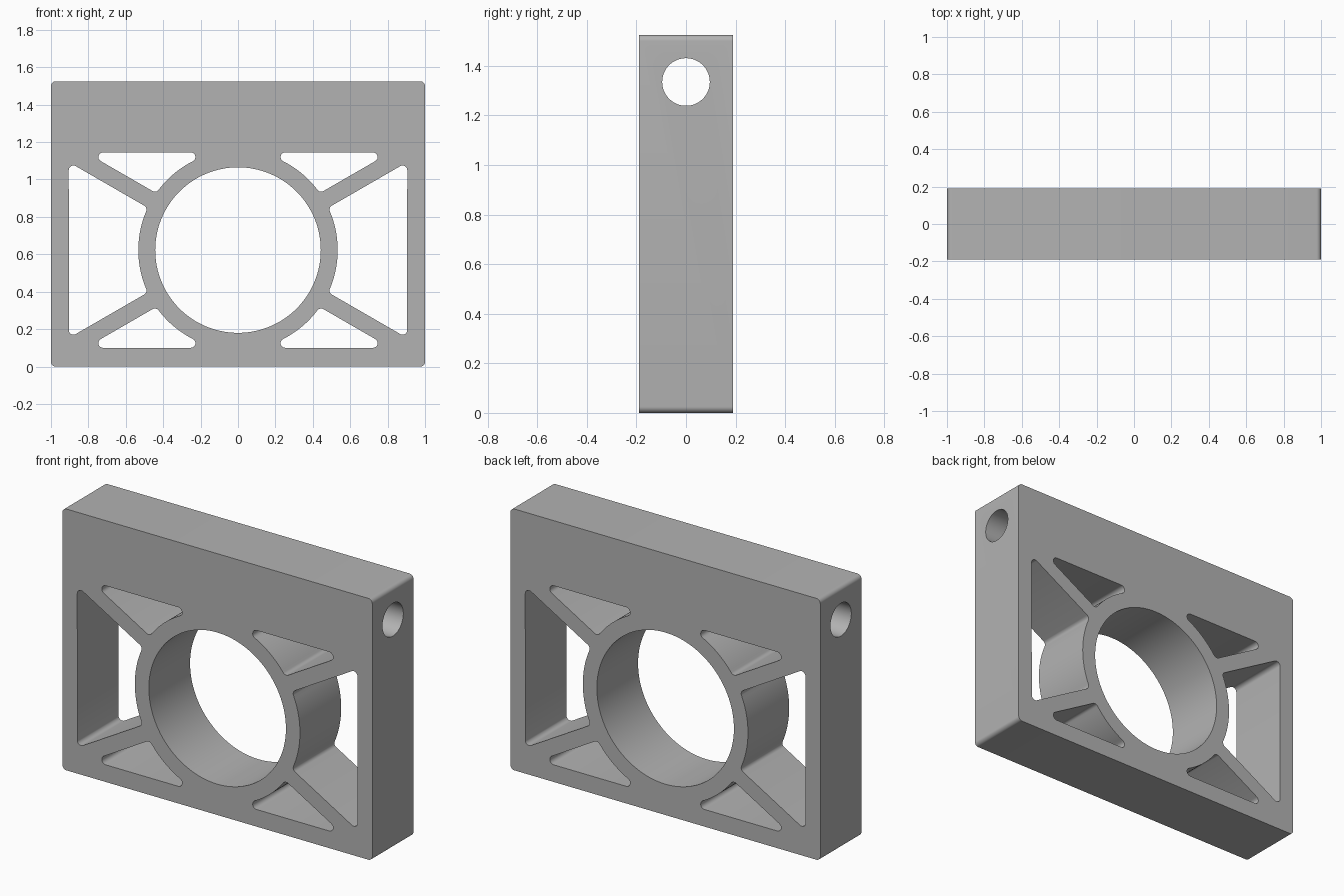
import bpy
import bmesh
from math import sin, cos, tan, asin, acos, radians, degrees
from mathutils import Matrix

cube = bpy.data.objects.get("Cube")
if cube:
    bpy.data.objects.remove(cube, do_unlink=True)

# Main dimensions
WIDTH, HEIGHT, DEPTH = 2.0, 1.525, 0.38
CENTRE_Z = 0.6225      # bore centre height
BORE_R, RING_R = 0.4425, 0.533
FILLET = 0.025
SPOKE_HALF = 0.045
SPOKE_ANGLE = 30
WINDOW_TOP = 0.5225    # window limits measured from the bore centre
WINDOW_SIDE = 0.905

grey = bpy.data.materials.new("plain grey")
grey.use_nodes = True
grey.diffuse_color = (0.45, 0.45, 0.45, 1)
grey.node_tree.nodes["Principled BSDF"].inputs["Base Color"].default_value = (0.45, 0.45, 0.45, 1)


def arc(cx, cz, r, start, end, steps=8):
    angles = [radians(start + (end - start) * i / steps) for i in range(steps + 1)]
    return [(cx + r * cos(a), cz + r * sin(a)) for a in angles]


def polar(r, angle):
    return r * cos(radians(angle)), r * sin(radians(angle))


def prism(bm, points, depth, matrix=Matrix()):
    """Extrude an outline in the xz plane symmetrically along y."""
    verts = [bm.verts.new(matrix @ Matrix.Translation((x, -depth / 2, z)).translation)
             for x, z in points]
    face = bm.faces.new(verts)
    result = bmesh.ops.extrude_face_region(bm, geom=[face])
    moved = [v for v in result["geom"] if isinstance(v, bmesh.types.BMVert)]
    shift = matrix.to_3x3() @ Matrix.Translation((0, depth, 0)).translation
    bmesh.ops.translate(bm, verts=moved, vec=shift)


def make_object(name, bm):
    bmesh.ops.recalc_face_normals(bm, faces=bm.faces)
    mesh = bpy.data.meshes.new(name)
    bm.to_mesh(mesh)
    bm.free()
    mesh.materials.append(grey)
    obj = bpy.data.objects.new(name, mesh)
    bpy.context.collection.objects.link(obj)
    return obj


# Block with rounded corners
hx = WIDTH / 2 - FILLET
low, high = FILLET, HEIGHT - FILLET
outline = (arc(hx, low, FILLET, -90, 0) + arc(hx, high, FILLET, 0, 90)
           + arc(-hx, high, FILLET, 90, 180) + arc(-hx, low, FILLET, 180, 270))
bm = bmesh.new()
prism(bm, outline, DEPTH)
block = make_object("bearing_block", bm)

# Fillet centres shared by the windows
outer = RING_R + FILLET
gap = SPOKE_HALF + FILLET
slope = tan(radians(SPOKE_ANGLE))
rise = gap / cos(radians(SPOKE_ANGLE))
spread = degrees(asin(gap / outer))
upper, lower = SPOKE_ANGLE + spread, SPOKE_ANGLE - spread
top_z = WINDOW_TOP - FILLET
top_angle = degrees(asin(top_z / outer))
side_x = WINDOW_SIDE - FILLET
side_z = side_x * slope - rise
normal = SPOKE_ANGLE + 90

# Triangular window between ring, top edge and spoke
triangle = (arc(*polar(outer, top_angle), FILLET, top_angle + 180, 90)
            + arc((top_z - rise) / slope, top_z, FILLET, 90, normal - 180)
            + arc(*polar(outer, upper), FILLET, normal - 180, upper - 180)
            + arc(0, 0, RING_R, upper, top_angle, 16)[1:-1])

# Side window between ring, two spokes and the outer wall
half = (arc(*polar(outer, lower), FILLET, lower + 180, normal)
        + arc(side_x, side_z, FILLET, normal, 0))
side = (half + [(x, -z) for x, z in reversed(half)][1:]
        + arc(0, 0, RING_R, -lower, lower, 24)[1:-1])

# All openings in one cutter
bm = bmesh.new()
to_bore = Matrix.Translation((0, 0, CENTRE_Z))
for sx in (-1, 1):
    prism(bm, [(sx * x, z) for x, z in side], 1, to_bore)
    for sz in (-1, 1):
        prism(bm, [(sx * x, sz * z) for x, z in triangle], 1, to_bore)
prism(bm, arc(0, 0, BORE_R, 0, 360, 128)[:-1], 1, to_bore)

# Cross hole running along the top bar
cross = Matrix.Translation((0, 0, 1.335)) @ Matrix.Rotation(radians(90), 4, "Z")
prism(bm, arc(0, 0, 0.096, 0, 360, 64)[:-1], 3, cross)
cutter = make_object("openings_cutter", bm)
cutter.hide_render = True

# Cut, then clean up
cut = block.modifiers.new("openings", "BOOLEAN")
cut.operation = "DIFFERENCE"
cut.solver = "EXACT"
cut.object = cutter
bpy.ops.object.select_all(action="DESELECT")
block.select_set(True)
bpy.context.view_layer.objects.active = block
bpy.ops.object.modifier_apply(modifier=cut.name)
bpy.data.objects.remove(cutter, do_unlink=True)
bpy.ops.object.shade_smooth_by_angle(angle=radians(30))
